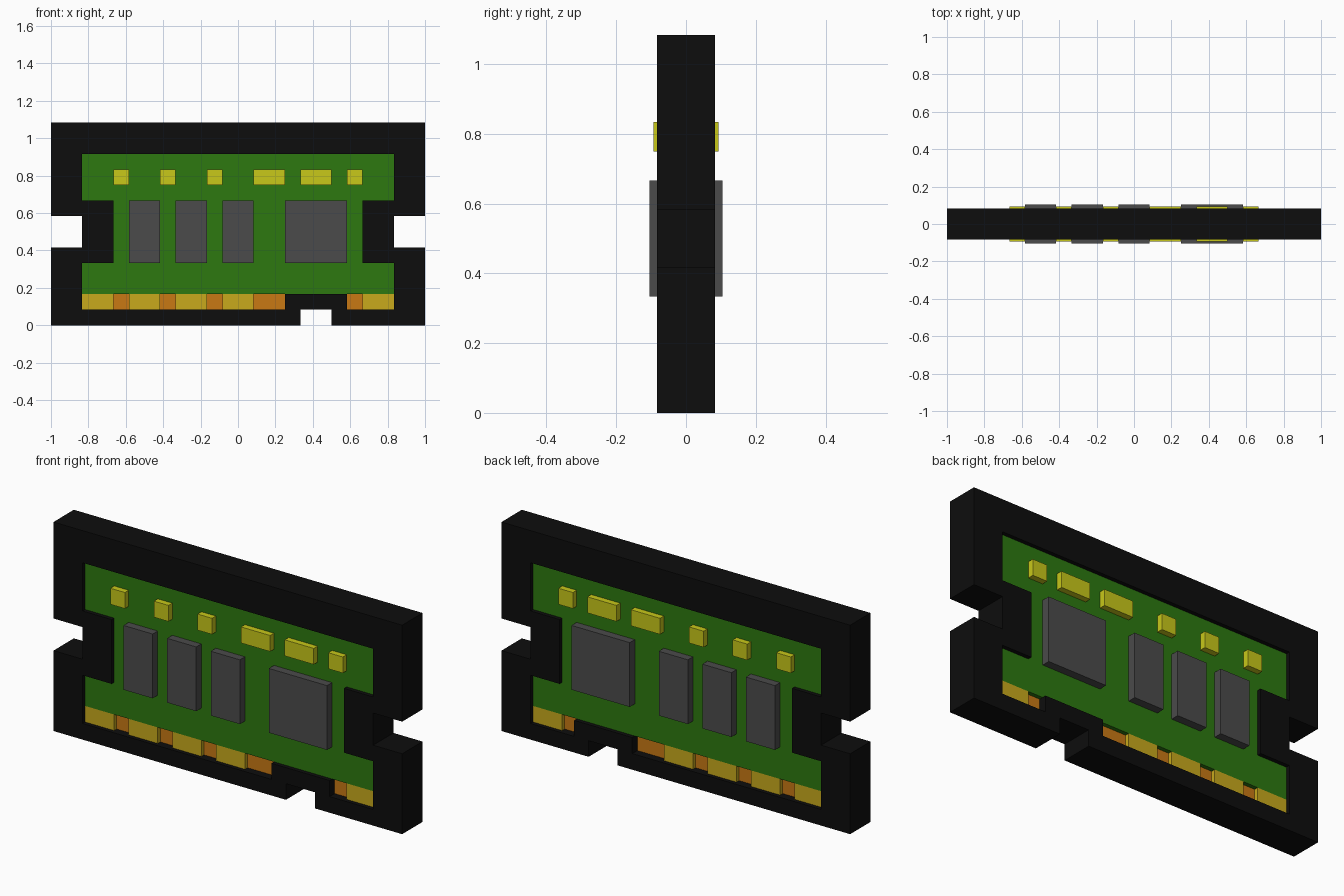
import bpy
from mathutils import Matrix

if "Cube" in bpy.data.objects:
    bpy.data.objects.remove(bpy.data.objects["Cube"])

U = 1 / 12  # the whole model sits on a 1/12 grid


def material(name, rgb):
    m = bpy.data.materials.new(name)
    m.diffuse_color = (*rgb, 1)
    m.use_nodes = True
    m.node_tree.nodes["Principled BSDF"].inputs["Base Color"].default_value = m.diffuse_color
    return m


BLACK = material("black", (0.004, 0.004, 0.004))
GREEN = material("green", (0.026, 0.19, 0.005))
GREY = material("dark_grey", (0.07, 0.07, 0.07))
YELLOW = material("yellow", (0.58, 0.58, 0.01))
GOLD = material("gold", (0.58, 0.40, 0.012))
ORANGE = material("orange", (0.58, 0.19, 0.007))


def plate(name, loops, half_depth, mat):
    """Extruded x-z outline; later loops inside the first become holes."""
    cu = bpy.data.curves.new(name, 'CURVE')
    cu.dimensions = '2D'
    cu.fill_mode = 'BOTH'
    cu.extrude = half_depth * U
    for pts in loops:
        s = cu.splines.new('POLY')
        s.points.add(len(pts) - 1)
        for p, (x, z) in zip(s.points, pts):
            p.co = (x * U, z * U, 0, 1)
        s.use_cyclic_u = True
    ob = bpy.data.objects.new(name, cu)
    bpy.context.collection.objects.link(ob)
    bpy.ops.object.select_all(action='DESELECT')
    ob.select_set(True)
    bpy.context.view_layer.objects.active = ob
    bpy.ops.object.convert(target='MESH')
    ob = bpy.context.view_layer.objects.active
    ob.data.transform(Matrix.Rotation(1.5707963268, 4, 'X'))
    ob.data.materials.clear()
    ob.data.materials.append(mat)
    for f in ob.data.polygons:
        f.use_smooth = False
        f.material_index = 0


def row(name, spans, z0, z1, half_depth, mat):
    """Boxes through the board, so each shows on front and back."""
    for i, (x0, x1) in enumerate(spans, 1):
        bpy.ops.mesh.primitive_cube_add(size=1)
        ob = bpy.context.object
        ob.name = f"{name}_{i}"
        ob.data.transform(
            Matrix.Translation(((x0 + x1) / 2 * U, 0, (z0 + z1) / 2 * U))
            @ Matrix.Diagonal(((x1 - x0) * U, 2 * half_depth * U, (z1 - z0) * U, 1)))
        ob.data.materials.append(mat)


# Border frame: outline with side notches and key slot, plus the opening
outer = [(-12, 0), (4, 0), (4, 1), (6, 1), (6, 0), (12, 0), (12, 5), (10, 5),
         (10, 7), (12, 7), (12, 13), (-12, 13), (-12, 7), (-10, 7), (-10, 5), (-12, 5)]
sides = [(10, 4), (8, 4), (8, 8), (10, 8), (10, 11),
         (-10, 11), (-10, 8), (-8, 8), (-8, 4), (-10, 4)]
opening = [(-10, 1), (3, 1), (3, 2), (7, 2), (7, 1), (10, 1)] + sides
plate("frame", [outer, opening], 1, BLACK)

# Recessed circuit board
plate("circuit_board", [[(-10, 2), (10, 2)] + sides], 0.75, GREEN)

# Edge contacts: raised gold pads with deeper orange gaps
row("contact_pad", [(-10, -8), (-7, -5), (-4, -2), (-1, 1), (8, 10)], 1, 2, 0.75, GOLD)
row("contact_gap", [(-8, -7), (-5, -4), (-2, -1), (1, 3), (7, 8)], 1, 2, 0.5, ORANGE)

# Memory chips and the wider controller
row("chip", [(-7, -5), (-4, -2), (-1, 1), (3, 7)], 4, 8, 1.25, GREY)

# Small components along the top
row("component", [(-8, -7), (-5, -4), (-2, -1), (1, 3), (4, 6), (7, 8)], 9, 10, 1.125, YELLOW)
